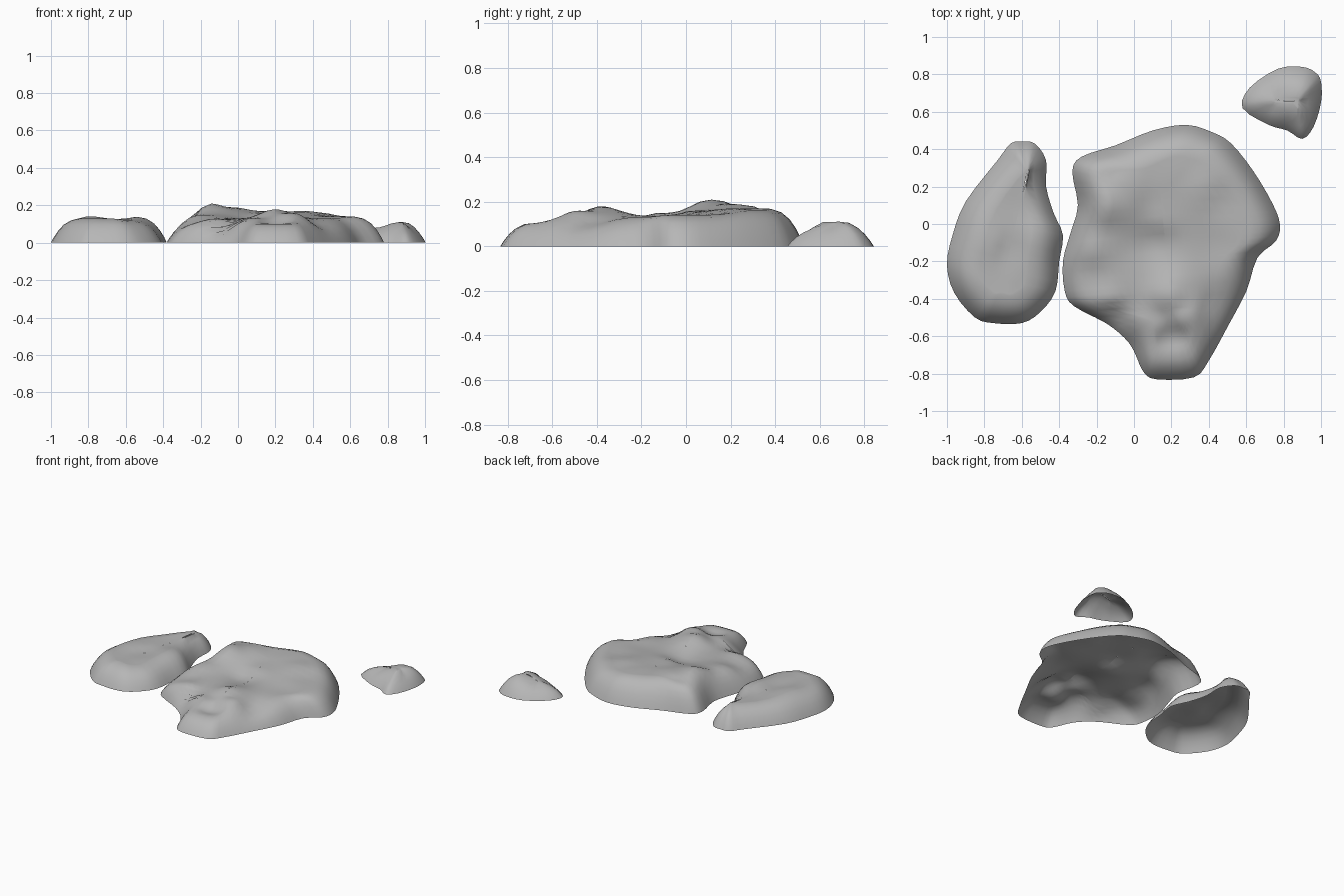
import bpy
import bmesh
import math
from mathutils import Vector

default_cube = bpy.data.objects.get("Cube")
if default_cube:
    bpy.data.objects.remove(default_cube, do_unlink=True)

CM = 0.01          # outlines and heights are written in hundredths of a unit
SUBDIVISIONS = 3   # spline samples between two outline points
INNER_RINGS = 9    # rings between the steep rim and the spine

# Steep rim: (distance in from the outline, share of the full height)
RIM = [(0, 0), (1.5, 0.22), (4, 0.5), (7, 0.74), (11, 0.92), (16, 1)]

stone = bpy.data.materials.new("stone_grey")
stone.use_nodes = True
stone_colour = (0.47, 0.47, 0.47, 1)
stone.diffuse_color = stone_colour
shader = stone.node_tree.nodes["Principled BSDF"]
shader.inputs["Base Color"].default_value = stone_colour
shader.inputs["Roughness"].default_value = 0.9


def closed_spline(points):
    """Resample a closed outline with a smooth spline through its points."""
    points = [Vector(point) for point in points]
    count = len(points)
    result = []
    for i in range(count):
        before, start, end, after = (points[(i + k - 1) % count] for k in range(4))
        for step in range(SUBDIVISIONS):
            t = step / SUBDIVISIONS
            slope_in = (end - before) / 2
            slope_out = (after - start) / 2
            chord = end - start
            curve = 3 * chord - 2 * slope_in - slope_out
            twist = slope_in + slope_out - 2 * chord
            result.append(start + slope_in * t + curve * t**2 + twist * t**3)
    return result


def crown_height(position, peaks):
    """Blend the listed crown heights by closeness to the position."""
    total = weight_sum = 0
    for x, y, height in peaks:
        distance = (position - Vector((x, y))).length
        weight = 1 / (distance + 2) ** 3
        total += weight * height
        weight_sum += weight
    return total / weight_sum


def nearest_on_spine(position, spine):
    """Closest point on the straight ridge that the rings close in on."""
    start, end = (Vector(point) for point in spine)
    axis = end - start
    along = (position - start).dot(axis) / axis.length_squared
    return start + axis * max(0, min(1, along))


def make_rock(name, outline, spine, peaks, rim_scale=1):
    """Open-bottomed shell: rings from the ground outline up to the spine."""
    mesh = bpy.data.meshes.new(name)
    bm = bmesh.new()
    columns = []
    for foot in closed_spline(outline):
        target = nearest_on_spine(foot, spine)
        reach = (target - foot).length
        inward = (target - foot).normalized()
        steps = [(min(d * rim_scale, reach * 0.9), share) for d, share in RIM]
        rim_end = steps[-1][0]
        for ring in range(1, INNER_RINGS + 1):
            steps.append((rim_end + (reach - rim_end) * ring / INNER_RINGS, 1))
        column = []
        for distance, share in steps:
            spot = foot + inward * distance
            height = share * crown_height(spot, peaks)
            column.append(bm.verts.new((spot.x * CM, spot.y * CM, height * CM)))
        columns.append(column)

    # Skin neighbouring columns, then weld the collapsed spine
    for i, column in enumerate(columns):
        following = columns[(i + 1) % len(columns)]
        for k in range(len(column) - 1):
            bm.faces.new((column[k], column[k + 1], following[k + 1], following[k]))
    bmesh.ops.remove_doubles(bm, verts=bm.verts, dist=0.004)
    bmesh.ops.recalc_face_normals(bm, faces=bm.faces)
    if sum(face.normal.z for face in bm.faces) < 0:
        bmesh.ops.reverse_faces(bm, faces=bm.faces)
    bm.to_mesh(mesh)
    bm.free()

    rock = bpy.data.objects.new(name, mesh)
    bpy.context.collection.objects.link(rock)
    mesh.materials.append(stone)
    bpy.ops.object.select_all(action="DESELECT")
    rock.select_set(True)
    bpy.context.view_layer.objects.active = rock
    bpy.ops.object.shade_smooth_by_angle(angle=math.radians(50))
    return rock


# Large slab with a high back shoulder, a front lobe and a low toe
make_rock(
    "large_rock",
    outline=[(28, 53), (10, 50), (-10, 42), (-28, 36), (-33, 28), (-30, 10),
             (-34, -5), (-38, -20), (-37, -36), (-32, -44), (-15, -53),
             (-5, -61), (0, -68), (5, -79), (12, -83), (32, -82), (40, -73),
             (50, -55), (60, -36), (66, -18), (76, -9), (78, 0), (74, 11),
             (64, 28), (52, 43), (42, 49)],
    spine=[(14, 18), (20, -45)],
    peaks=[(-15, 12, 21), (-5, 20, 19), (20, 30, 17), (35, 20, 17),
           (50, 10, 14), (63, 0, 14), (-20, -10, 15), (10, -12, 11),
           (-25, -30, 10), (-12, -38, 13), (-10, -50, 6), (20, -38, 18),
           (28, -48, 16), (8, -52, 13), (20, -63, 9), (20, -73, 11),
           (45, -45, 9), (45, -15, 13), (0, -25, 13), (15, 5, 16),
           (-15, 30, 17), (40, 38, 16)],
)

# Long rounded rock on the right-hand side
make_rock(
    "long_rock",
    outline=[(-60, 44), (-66, 43), (-73, 34), (-90, 12), (-97, -6),
             (-100, -22), (-96, -37), (-85, -50), (-75, -53), (-60, -53),
             (-50, -47), (-42, -36), (-40, -20), (-38, -6), (-43, 6),
             (-47, 20), (-47, 34), (-53, 43)],
    spine=[(-57, 28), (-70, -30)],
    peaks=[(-56, 30, 13), (-60, 10, 12), (-78, -10, 14), (-66, -15, 12),
           (-50, -8, 14), (-72, -40, 13), (-55, -35, 12), (-85, -25, 13)],
)

# Small outlying rock at the back
make_rock(
    "small_rock",
    outline=[(90, 84), (77, 83), (62, 73), (58, 62), (72, 53), (82, 50),
             (90, 45.5), (96, 52), (100, 65), (100, 76), (97, 81)],
    spine=[(76, 66), (87, 66)],
    peaks=[(88, 72, 11.5), (86, 62, 11), (90, 54, 8), (74, 68, 8), (66, 63, 7)],
)
